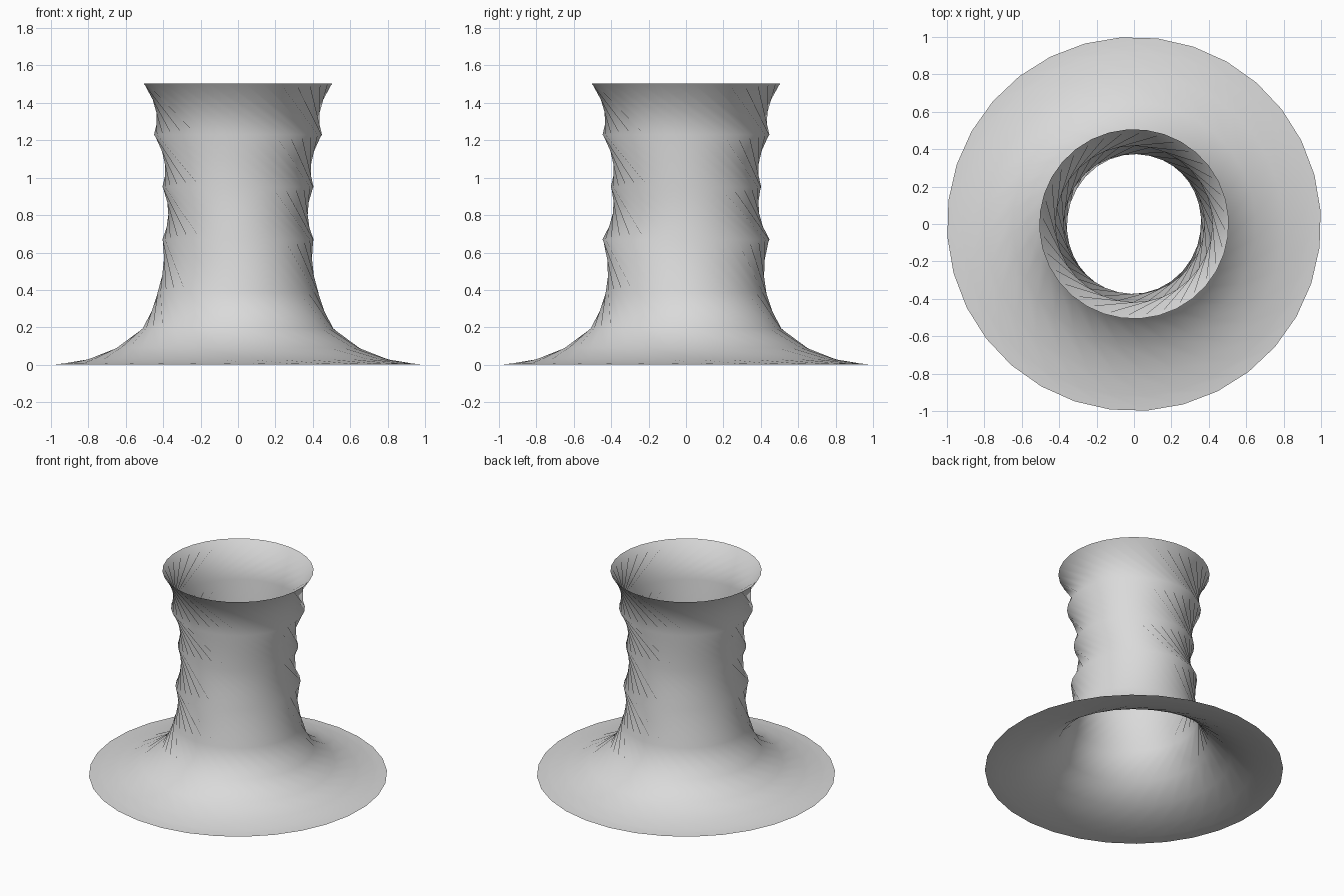
import bpy
import bmesh
from math import cos, sin, tau, radians

cube = bpy.data.objects.get("Cube")
if cube:
    bpy.data.objects.remove(cube, do_unlink=True)

SIDES = 32
PHASE = radians(4)

# Rings from the rim up: x radius, y radius, height, sides turned since the ring below
RINGS = [
    (1.0, 1.0, 0.0, 0),
    (0.92, 0.92, 0.009, 1),
    (0.80, 0.80, 0.03, 1),
    (0.65, 0.65, 0.09, 1),
    (0.51, 0.51, 0.195, 1),
    (0.43, 0.43, 0.39, 2),
    (0.405, 0.447, 0.67, 3),
    (0.405, 0.403, 0.95, 4),
    (0.45, 0.447, 1.23, 4),
    (0.507, 0.507, 1.505, 4),
]


def flat_material(name, value):
    mat = bpy.data.materials.new(name)
    mat.use_nodes = True
    colour = (value, value, value, 1)
    mat.diffuse_color = colour
    mat.node_tree.nodes["Principled BSDF"].inputs["Base Color"].default_value = colour
    return mat


# Twisted open sheet: each ring is turned against the one below,
# so the straight struts between rings pull the wall in at the waist
bm = bmesh.new()
loops = []
turn = 0
for rx, ry, z, steps in RINGS:
    turn += steps
    angles = [PHASE + tau * (i - turn) / SIDES for i in range(SIDES)]
    loops.append([bm.verts.new((rx * cos(a), ry * sin(a), z)) for a in angles])

for low, up in zip(loops, loops[1:]):
    for i in range(SIDES):
        n = (i + 1) % SIDES
        bm.faces.new((low[i], low[n], up[i]))
        bm.faces.new((low[n], up[n], up[i]))
for face in bm.faces:
    face.smooth = True

mesh = bpy.data.meshes.new("flared_twisted_tube")
bm.to_mesh(mesh)
bm.free()
mesh.materials.append(flat_material("light_grey", 0.7))
tube = bpy.data.objects.new("flared_twisted_tube", mesh)
bpy.context.collection.objects.link(tube)
